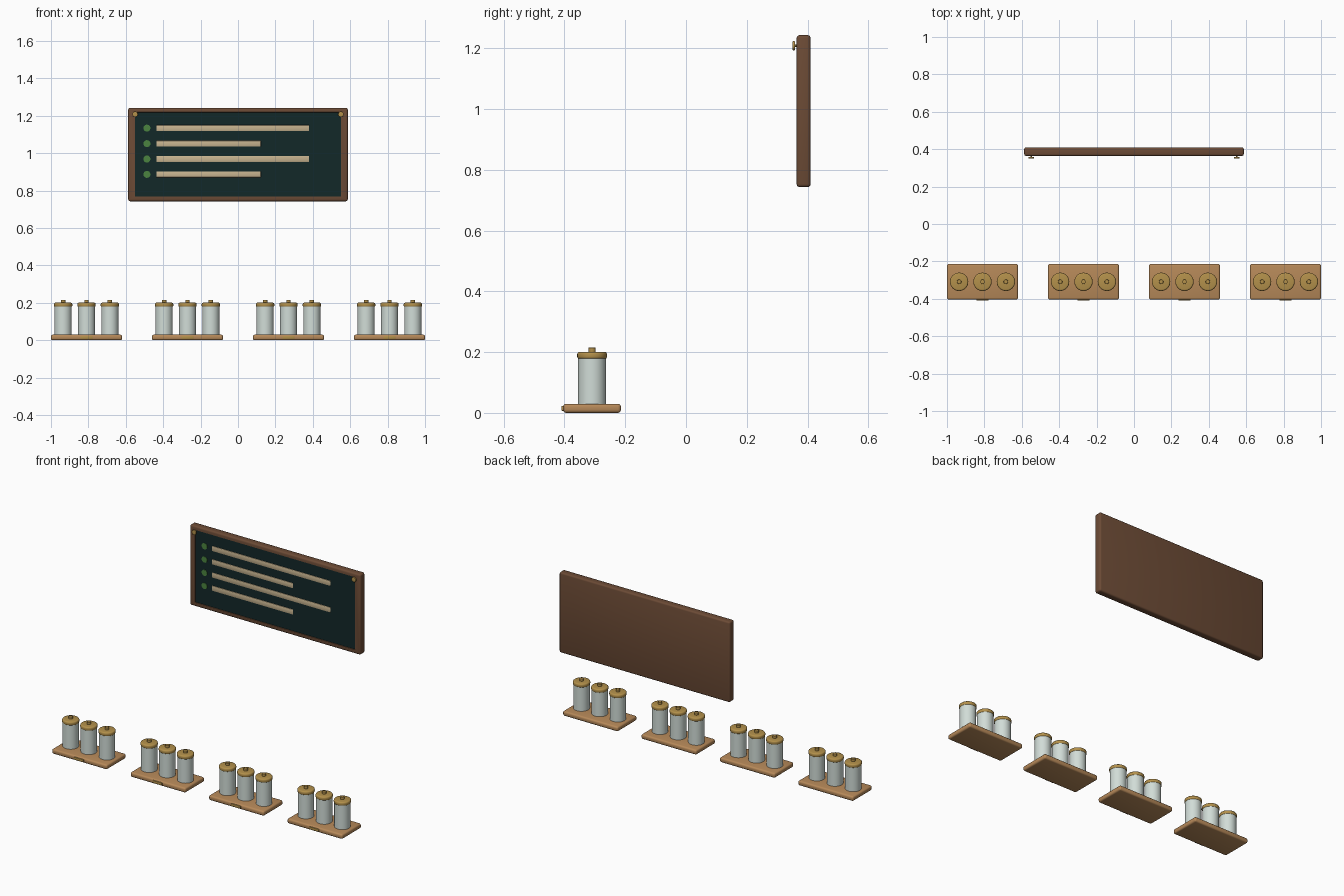
import bpy, bmesh, math
from mathutils import Matrix, Vector

if "Cube" in bpy.data.objects:
    bpy.data.objects.remove(bpy.data.objects["Cube"])


def material(name, rgb):
    m = bpy.data.materials.new(name)
    m.diffuse_color = (*rgb, 1)
    m.use_nodes = True
    m.node_tree.nodes["Principled BSDF"].inputs["Base Color"].default_value = m.diffuse_color
    return m


TAN = material("tan wood", (0.47, 0.25, 0.10))
BRASS = material("brass", (0.45, 0.28, 0.07))
GLASS = material("pale glass", (0.64, 0.72, 0.68))
BROWN = material("dark wood", (0.15, 0.07, 0.036))
SLATE = material("dark slate", (0.006, 0.021, 0.022))
CHALK = material("cream chalk", (0.58, 0.46, 0.28))
GREEN = material("leaf green", (0.07, 0.23, 0.05))


def finish(name, bm, *mats):
    me = bpy.data.meshes.new(name)
    bm.to_mesh(me)
    bm.free()
    for m in mats:
        me.materials.append(m)
    me.shade_smooth()
    me.set_sharp_from_angle(angle=math.radians(35))
    ob = bpy.data.objects.new(name, me)
    bpy.context.collection.objects.link(ob)
    return ob


def box_bm(lo, hi, bevel=0.0, seg=2):
    lo, hi = Vector(lo), Vector(hi)
    bm = bmesh.new()
    bmesh.ops.create_cube(bm, size=1)
    bmesh.ops.scale(bm, vec=hi - lo, verts=bm.verts)
    bmesh.ops.translate(bm, vec=(lo + hi) / 2, verts=bm.verts)
    if bevel:
        bmesh.ops.bevel(bm, geom=bm.edges[:], offset=bevel, segments=seg,
                        profile=0.5, affect='EDGES')
    return bm


def cylinder(name, mat, r, base, height, axis='Z', bevel=0.0, sides=32):
    bm = bmesh.new()
    bmesh.ops.create_cone(bm, cap_ends=True, segments=sides, radius1=r, radius2=r, depth=height)
    bmesh.ops.translate(bm, vec=(0, 0, height / 2), verts=bm.verts)
    if bevel:
        rims = [e for e in bm.edges if abs(e.verts[0].co.z - e.verts[1].co.z) < 1e-6]
        bmesh.ops.bevel(bm, geom=rims, offset=bevel, segments=3, profile=0.5, affect='EDGES')
    if axis == 'Y':
        # length runs from the base towards +y
        bmesh.ops.rotate(bm, matrix=Matrix.Rotation(math.radians(-90), 3, 'X'), verts=bm.verts)
    bmesh.ops.translate(bm, vec=base, verts=bm.verts)
    return finish(name, bm, mat)


# four trays, each with three lidded jars and a small front tag
TY = -0.309
for t, tx in enumerate((-0.81, -0.27, 0.27, 0.81), 1):
    finish(f"tray_{t}", box_bm((tx - 0.19, TY - 0.095, 0), (tx + 0.19, TY + 0.095, 0.03), 0.01, 3), TAN)
    finish(f"tray_tag_{t}", box_bm((tx - 0.032, -0.41, 0.007), (tx + 0.032, -0.40, 0.023), 0.002), BRASS)
    for j, dx in enumerate((-0.125, 0, 0.125), 1):
        x = tx + dx
        cylinder(f"jar_{t}_{j}", GLASS, 0.046, (x, TY, 0.029), 0.152)
        cylinder(f"jar_lid_{t}_{j}", BRASS, 0.049, (x, TY, 0.177), 0.024, bevel=0.008)
        cylinder(f"lid_knob_{t}_{j}", BRASS, 0.012, (x, TY, 0.199), 0.016, bevel=0.002, sides=16)

# menu board: bevelled slab with a shallow recessed slate face
bm = box_bm((-0.587, 0.364, 0.743), (0.587, 0.41, 1.243), 0.01, 3)
face = max((f for f in bm.faces if f.normal.y < -0.99), key=lambda f: f.calc_area())
bmesh.ops.inset_region(bm, faces=[face], thickness=0.02)
for v in face.verts:
    v.co.x = math.copysign(0.551, v.co.x)
    v.co.z = 1.219 if v.co.z > 1 else 0.768
bmesh.ops.inset_region(bm, faces=[face], thickness=0.001, depth=-0.004)
face.material_index = 1
finish("menu_board", bm, BROWN, SLATE)

# chalk lines with green bullets
for i, (z, x1) in enumerate(((1.134, 0.38), (1.051, 0.122), (0.969, 0.38), (0.887, 0.122)), 1):
    finish(f"menu_line_{i}", box_bm((-0.436, 0.3645, z - 0.016), (x1, 0.370, z + 0.016), 0.0025), CHALK)
    cylinder(f"menu_bullet_{i}", GREEN, 0.019, (-0.487, 0.3645, z), 0.006, 'Y', sides=16)

# brass pins in the upper corners
for side, sx in (("left", -1), ("right", 1)):
    cylinder(f"pin_head_{side}", BRASS, 0.015, (sx * 0.55, 0.35, 1.208), 0.009, 'Y', bevel=0.002, sides=20)
    cylinder(f"pin_shank_{side}", BRASS, 0.004, (sx * 0.55, 0.357, 1.208), 0.015, 'Y', sides=10)
